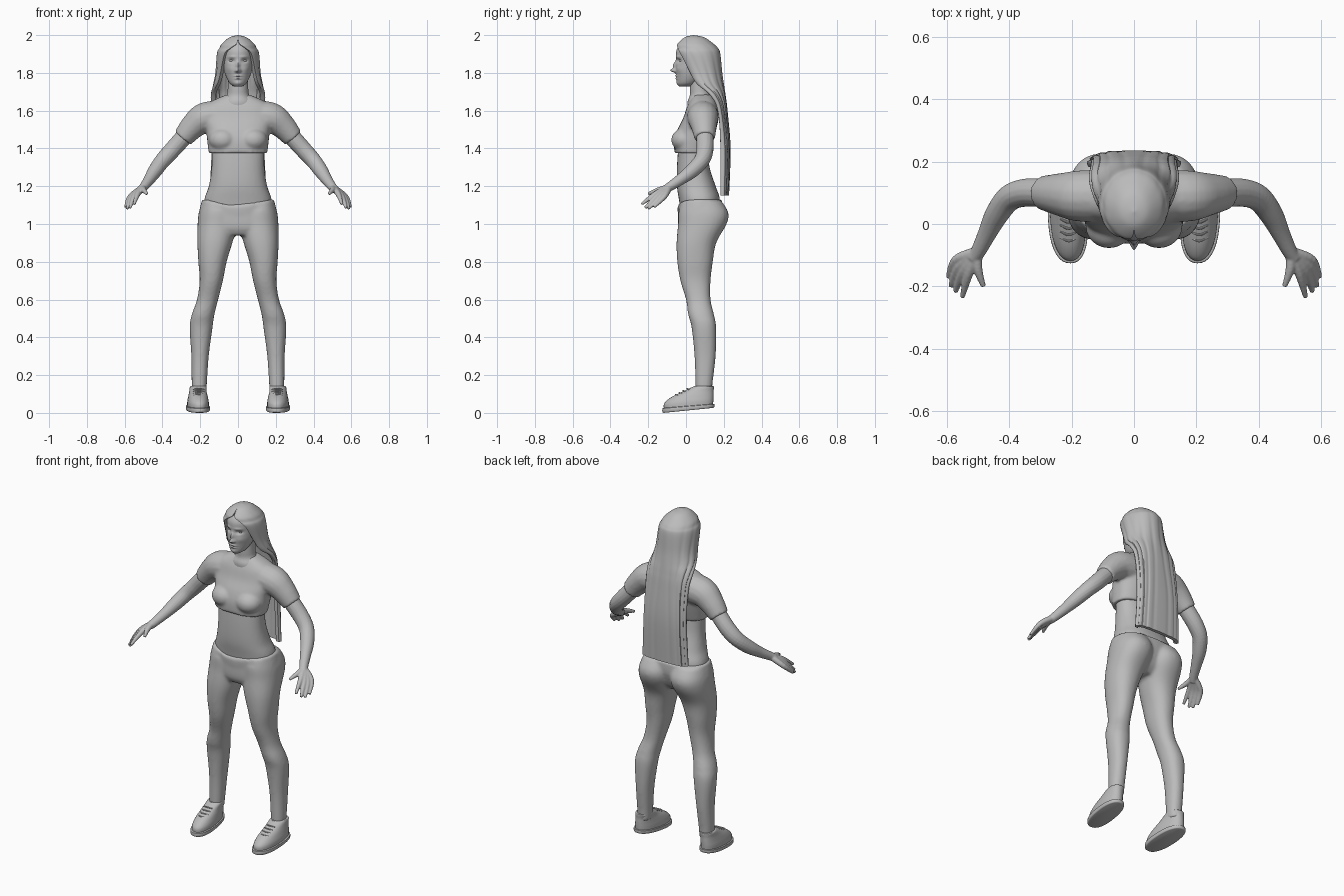
import bpy, bmesh
from math import sin, cos, pi, radians, exp, copysign
from mathutils import Vector, Matrix

if "Cube" in bpy.data.objects:
    bpy.data.objects.remove(bpy.data.objects["Cube"])

grey = bpy.data.materials.new("plain grey")
grey.use_nodes = True
grey.diffuse_color = (0.5, 0.5, 0.5, 1)
grey.node_tree.nodes["Principled BSDF"].inputs["Base Color"].default_value = grey.diffuse_color


def spline(rows, steps=5):
    """Smoothly interpolate rows of numbers."""
    out = []
    for i in range(len(rows) - 1):
        a, b, c, d = rows[max(i - 1, 0)], rows[i], rows[i + 1], rows[min(i + 2, len(rows) - 1)]
        for k in range(steps):
            t = k / steps
            out.append([q + (t * (r - p) + t * t * (2 * p - 5 * q + 4 * r - s)
                        + t ** 3 * (3 * q - p - 3 * r + s)) / 2
                        for p, q, r, s in zip(a, b, c, d)])
    return out + [list(rows[-1])]


def loft(bm, rings):
    """Skin closed rings and cap both ends."""
    loops = [[bm.verts.new(p) for p in ring] for ring in rings]
    n = len(loops[0])
    for a, b in zip(loops, loops[1:]):
        for i in range(n):
            bm.faces.new((a[i], a[(i + 1) % n], b[(i + 1) % n], b[i]))
    bm.faces.new(loops[0][::-1])
    bm.faces.new(loops[-1])


def power(v, e):
    return copysign(abs(v) ** e, v)


def stack(bm, rows, e=1.0, sides=32, steps=5):
    """Horizontal rounded sections: z, x range, y range."""
    rings = []
    for z, x0, x1, y0, y1 in spline(rows, steps):
        rings.append([((x0 + x1) / 2 + (x1 - x0) / 2 * power(cos(a), e),
                       (y0 + y1) / 2 + (y1 - y0) / 2 * power(sin(a), e), z)
                      for a in (2 * pi * i / sides for i in range(sides))])
    loft(bm, rings)


def centred(rows):
    return [(z, -w, w, y0, y1) for z, w, y0, y1 in rows]


def tube(bm, rows, sides=16, steps=5):
    """Round limb along a path: x, y, z, radius."""
    pts = spline(rows, steps)
    rings = []
    for i, p in enumerate(pts):
        a, b = pts[max(i - 1, 0)], pts[min(i + 1, len(pts) - 1)]
        t = (Vector(b[:3]) - Vector(a[:3])).normalized()
        u = t.cross(Vector((0.3, 0.2, 1))).normalized()
        v = t.cross(u)
        rings.append([Vector(p[:3]) + p[3] * (u * cos(k) + v * sin(k))
                      for k in (2 * pi * j / sides for j in range(sides))])
    loft(bm, rings)


def ball(bm, centre, radii):
    m = Matrix.Translation(centre) @ Matrix.Diagonal((*radii, 1))
    bmesh.ops.create_uvsphere(bm, u_segments=24, v_segments=16, radius=1, matrix=m)


def mirror(bm):
    """Copy everything so far to the other side."""
    new = bmesh.ops.duplicate(bm, geom=bm.verts[:] + bm.edges[:] + bm.faces[:])["geom"]
    for v in new:
        if isinstance(v, bmesh.types.BMVert):
            v.co.x = -v.co.x


def finish(name, bm, voxel=0, smooth=5):
    bmesh.ops.recalc_face_normals(bm, faces=bm.faces[:])
    mesh = bpy.data.meshes.new(name)
    bm.to_mesh(mesh)
    bm.free()
    obj = bpy.data.objects.new(name, mesh)
    bpy.context.collection.objects.link(obj)
    mesh.materials.append(grey)
    bpy.ops.object.select_all(action='DESELECT')
    obj.select_set(True)
    bpy.context.view_layer.objects.active = obj
    bpy.ops.object.shade_smooth_by_angle(angle=radians(40))
    if voxel:
        fuse = obj.modifiers.new("fuse", 'REMESH')
        fuse.mode = 'VOXEL'
        fuse.voxel_size = voxel
        fuse.use_smooth_shade = True
        relax = obj.modifiers.new("relax", 'SMOOTH')
        relax.iterations = smooth
    return obj


# Trousers: two legs fused to a pelvis, waistband dipping at the front
bm = bmesh.new()
stack(bm, [(.1, .17, .24, .05, .14), (.15, .165, .245, .05, .14), (.3, .155, .247, .045, .157),
           (.45, .135, .256, .03, .16), (.52, .125, .245, .012, .148), (.6, .105, .217, 0, .13),
           (.7, .08, .203, -.03, .13), (.8, .06, .21, -.046, .142), (.9, .03, .215, -.05, .16),
           (1, .003, .214, -.042, .215), (1.06, 0, .208, -.04, .224), (1.12, .01, .19, -.03, .19)], .9)
mirror(bm)
stack(bm, centred([(.94, .15, -.02, .12), (.98, .2, -.04, .16), (1.06, .206, -.042, .19),
                   (1.13, .19, -.045, .19)]), .85)
for v in bm.verts:
    if v.co.z > 1.08 and v.co.y < .06:
        v.co.z -= .045 * max(0, 1 - abs(v.co.x) / .16)
finish("trousers", bm, .009)

# Bare waist and neck
bm = bmesh.new()
stack(bm, centred([(1.02, .17, -.02, .15), (1.12, .18, -.036, .18), (1.2, .155, -.048, .157),
                   (1.3, .14, -.048, .125), (1.42, .14, -.04, .11)]), .85)
finish("waist", bm, .009)
bm = bmesh.new()
stack(bm, centred([(1.56, .1, .02, .14), (1.64, .085, .008, .14), (1.68, .06, .02, .13),
                   (1.72, .054, .02, .125), (1.8, .054, .02, .125)]))
finish("neck", bm)

# Cropped top: sleeves and bust fused to the chest
bm = bmesh.new()
tube(bm, [(.1, .09, 1.57, .085), (.18, .09, 1.56, .082), (.24, .095, 1.515, .068),
          (.292, .1, 1.455, .055)])
ball(bm, (.08, -.008, 1.445), (.075, .07, .062))
mirror(bm)
stack(bm, centred([(1.375, .155, -.062, .125), (1.44, .163, -.062, .145), (1.5, .17, -.045, .16),
                   (1.56, .19, -.015, .172), (1.62, .18, .005, .168), (1.655, .13, .022, .155),
                   (1.685, .06, .04, .13)]), .8)
finish("cropped_top", bm, .008, 6)

# Arms with hands: every finger runs from the wrist so they form the palm
bm = bmesh.new()
tube(bm, [(.25, .1, 1.505, .043), (.29, .1, 1.457, .046), (.35, .1, 1.39, .045),
          (.4, .082, 1.335, .042), (.44, .03, 1.28, .038), (.47, -.03, 1.235, .03),
          (.5, -.09, 1.195, .024), (.515, -.11, 1.18, .022)])
fingers = [((.53, -.16, 1.16), (.55, -.235, 1.105)), ((.547, -.15, 1.15), (.572, -.217, 1.085)),
           ((.56, -.135, 1.145), (.587, -.2, 1.08)), ((.57, -.115, 1.145), (.595, -.17, 1.09)),
           ((.5, -.145, 1.18), (.482, -.2, 1.16))]
for knuckle, tip in fingers:
    tube(bm, [(.503, -.09, 1.193, .018), (*knuckle, .015), (*tip, .008)], 12)
mirror(bm)
finish("arms_and_hands", bm, .004, 4)

# Head with a softly modelled face
bm = bmesh.new()
stack(bm, centred([(1.727, .02, -.034, .03), (1.745, .044, -.045, .06), (1.78, .063, -.05, .1),
                   (1.82, .075, -.055, .14), (1.87, .081, -.053, .16), (1.92, .08, -.05, .155),
                   (1.96, .06, -.025, .12), (1.98, .03, 0, .08)]), 1, 96, 16)
features = [(0, 1.813, .011, .011, .028), (0, 1.84, .009, .018, .015), (0, 1.784, .019, .005, .007),
            (0, 1.77, .016, .005, .007), (0, 1.745, .018, .012, .005)]
for s in (-1, 1):
    features += [(s * .034, 1.864, .016, .01, -.013), (s * .032, 1.885, .02, .007, .004),
                 (s * .012, 1.81, .006, .006, .006), (s * .045, 1.82, .018, .018, .004)]
for v in bm.verts:
    if v.co.y < .03:
        x, z = v.co.x, v.co.z
        v.co.y -= sum(h * exp(-((x - fx) / w) ** 2 - ((z - fz) / t) ** 2)
                      for fx, fz, w, t, h in features)
finish("head", bm)

# Eyes
bm = bmesh.new()
ball(bm, (.034, -.022, 1.864), (.014, .012, .008))
mirror(bm)
finish("eyes", bm)

# Long hair: a thick horseshoe section, closed on the crown, flat on the back
bm = bmesh.new()
rings = []
for z, w, mid, d, sweep, e in spline([
        (2, .002, .04, .002, 180, 1), (1.988, .045, .045, .052, 180, 1),
        (1.955, .085, .05, .095, 175, 1), (1.93, .1, .058, .112, 155, 1),
        (1.9, .112, .062, .12, 140, 1), (1.8, .12, .085, .107, 127, 1),
        (1.74, .132, .105, .096, 120, 1), (1.68, .144, .14, .07, 98, .9),
        (1.6, .142, .168, .052, 90, .8), (1.4, .14, .182, .054, 90, .6),
        (1.15, .152, .182, .046, 90, .6)], 6):
    ring = []
    for inset, way in ((0, 1), (.02, -1)):
        for i in range(65):
            t = way * (i / 32 - 1)
            a = radians(min(sweep, 180)) * t
            k = 1 - min(.05, .15 * (2 - z)) * abs(sin(t * 14)) ** 6
            ring.append((max(w - inset, .0005) * k * power(sin(a), e),
                         mid + max(d - inset, .0005) * k * power(cos(a), e), z))
    rings.append(ring)
loft(bm, rings)
finish("long_hair", bm)

# Shoes: sole, upper and laces, heel slightly raised
def tilt(bm):
    for v in bm.verts:
        v.co.z += .1 * max(0, .14 - v.co.z) / .14 * (v.co.y + .12)
        v.co.x += .06 * (v.co.y - .02)
    mirror(bm)

bm = bmesh.new()
stack(bm, [(0, .155, .27, -.118, .145), (.005, .15, .275, -.125, .15), (.024, .15, .275, -.125, .15),
           (.026, .156, .268, -.118, .144)], .85, 40, 2)
tilt(bm)
finish("shoe_soles", bm)

bm = bmesh.new()
stack(bm, [(.02, .156, .268, -.117, .143), (.05, .156, .268, -.115, .145), (.08, .16, .262, -.08, .146),
           (.11, .164, .255, -.02, .146), (.138, .162, .25, .036, .148),
           (.142, .168, .244, .042, .142)], .9)
tilt(bm)
finish("shoe_uppers", bm)

bm = bmesh.new()
for i in range(4):
    y, z = -.055 + .02 * i, .096 + .011 * i
    tube(bm, [(.18, y + .012, z - .006, .004), (.208, y, z, .004), (.236, y + .012, z - .006, .004)], 8)
mirror(bm)
finish("shoe_laces", bm)
